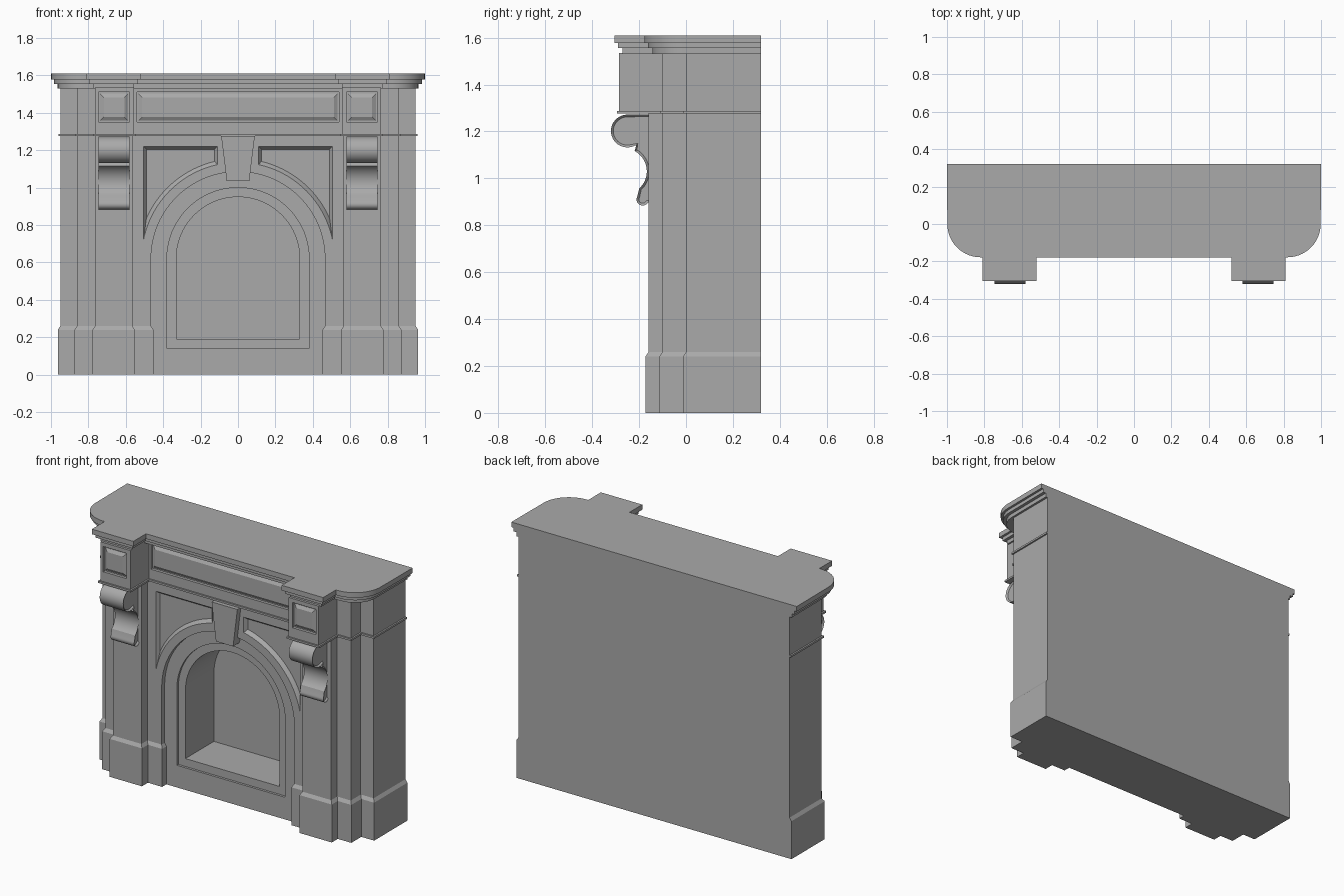
import bpy, bmesh
from math import sin, cos, pi, sqrt, radians

if "Cube" in bpy.data.objects:
    bpy.data.objects.remove(bpy.data.objects["Cube"])

stone = bpy.data.materials.new("grey_stone")
stone.use_nodes = True
GREY = (0.4, 0.4, 0.4, 1)
stone.diffuse_color = GREY
stone.node_tree.nodes["Principled BSDF"].inputs["Base Color"].default_value = GREY

BACK, SPRING = 0.32, 0.62
AXES = {"x": lambda a, b, l: (l, a, b),
        "y": lambda a, b, l: (a, l, b),
        "z": lambda a, b, l: (a, b, l)}


def loft(name, axis, sections, rim=0):
    """Join matching outlines, given as (outline, level), into a closed solid."""
    bm = bmesh.new()
    rings = [[bm.verts.new(AXES[axis](a, b, lv)) for a, b in pts] for pts, lv in sections]
    for low, high in zip(rings, rings[1:]):
        for i in range(len(low)):
            j = (i + 1) % len(low)
            bm.faces.new((low[i], low[j], high[j], high[i]))
    caps = [bm.faces.new(rings[0]), bm.faces.new(rings[-1])]
    bmesh.ops.recalc_face_normals(bm, faces=bm.faces)
    if rim:
        bmesh.ops.inset_individual(bm, faces=caps, thickness=rim, depth=-rim)
    mesh = bpy.data.meshes.new(name)
    bm.to_mesh(mesh)
    bm.free()
    mesh.materials.append(stone)
    obj = bpy.data.objects.new(name, mesh)
    bpy.context.collection.objects.link(obj)
    return obj


def activate(obj):
    bpy.ops.object.select_all(action="DESELECT")
    obj.select_set(True)
    bpy.context.view_layer.objects.active = obj


def carve(obj, cutter):
    mod = obj.modifiers.new("carve", "BOOLEAN")
    mod.operation, mod.solver, mod.object = "DIFFERENCE", "EXACT", cutter
    activate(obj)
    bpy.ops.object.modifier_apply(modifier=mod.name)
    bpy.data.objects.remove(cutter)


def arc(cx, cy, r, start, end, n):
    return [(cx + r * cos(radians(start + (end - start) * i / n)),
             cy + r * sin(radians(start + (end - start) * i / n))) for i in range(n + 1)]


def mirrored(half):
    return half + [(-x, y) for x, y in reversed(half)]


def plan(grow, inner, outer, front):
    """Stepped floor plan with a projecting pier on each side."""
    g = grow
    return mirrored([(0.95 + g, BACK), (0.95 + g, -g), (0.86 + g, -g), (0.86 + g, -0.1 - g),
                     (outer + g, -0.1 - g), (outer + g, front - g),
                     (inner - g, front - g), (inner - g, -0.1 - g)])


def shelf_plan(d):
    return mirrored([(1 - d, BACK)] + arc(0.82, 0, 0.178 - d, 0, -90, 14)
                    + [(0.81 - d, d - 0.178), (0.81 - d, d - 0.305),
                       (0.52 + d, d - 0.305), (0.52 + d, d - 0.178)])


def arch(r, foot):
    return [(r, foot)] + arc(0, SPRING, r, 0, 180, 40) + [(-r, foot)]


def rect(x0, x1, z0, z1, d=0):
    return [(x0 + d, z0 + d), (x1 - d, z0 + d), (x1 - d, z1 - d), (x0 + d, z1 - d)]


def spandrel(side, x0, x1, r, top, n=20):
    curve = [x0 + (x1 - x0) * sin(pi / 2 * i / n) for i in range(n + 1)]
    pts = [(x0, top)] + [(x, SPRING + sqrt(r * r - x * x)) for x in curve] + [(x1, top)]
    return [(side * x, z) for x, z in pts]


# Wall with piers and plinth
pier = (0.565, 0.765, -0.16)
wall = loft("wall_and_piers", "z", [(plan(0.013, *pier), 0), (plan(0.013, *pier), 0.24),
                                    (plan(0, *pier), 0.26), (plan(0, *pier), 1.28)])

# Arched recess, fire surround and firebox
niche = mirrored([(0.453, -0.1), (0.453, 0.24), (0.465, 0.26)]
                 + arc(0, SPRING, 0.465, 0, 89, 20))
carve(wall, loft("niche_cutter", "y", [(niche, -0.3), (niche, -0.07)]))
for r, foot, depth in ((0.38, 0.14, -0.055), (0.33, 0.19, 0.23)):
    carve(wall, loft("arch_cutter", "y", [(arch(r, foot), -0.3), (arch(r, foot), depth)]))

# Sunken spandrel panels
for side in (-1, 1):
    edge = spandrel(side, 0.11, 0.505, 0.515, 1.22)
    floor = spandrel(side, 0.125, 0.49, 0.535, 1.205)
    carve(wall, loft("spandrel_cutter", "y", [(edge, -0.13), (edge, -0.1), (floor, -0.08)]))

# Keystone
key = [(-0.06, 1.035), (0.06, 1.035), (0.09, 1.277), (-0.09, 1.277)]
loft("keystone", "y", [(key, -0.135), (key, -0.05)])

# Frieze with projecting blocks, and the thin band below it
block = (0.555, 0.765, -0.285)
frieze = loft("frieze", "z", [(plan(0, *block), 1.28), (plan(0, *block), 1.535)])
loft("frieze_band", "z", [(plan(0.01, *block), 1.276), (plan(0.01, *block), 1.288)])

# Raised fields set in sunken frieze panels
for name, x0, x1, face in (("centre_panel", -0.54, 0.54, -0.1),
                           ("right_panel", -0.745, -0.58, -0.285),
                           ("left_panel", 0.58, 0.745, -0.285)):
    hole = rect(x0, x1, 1.35, 1.51)
    carve(frieze, loft("panel_cutter", "y", [(hole, face - 0.05), (hole, face + 0.018)]))
    loft(name, "y", [(rect(x0, x1, 1.35, 1.51, 0.008), face + 0.02),
                     (rect(x0, x1, 1.35, 1.51, 0.008), face + 0.012),
                     (rect(x0, x1, 1.35, 1.51, 0.028), face)])

# Mantel shelf in three tiers
for name, d, z0, z1 in (("shelf_lower", 0.035, 1.53, 1.555), ("shelf_middle", 0.015, 1.555, 1.578),
                        ("shelf_top", 0, 1.578, 1.61)):
    loft(name, "z", [(shelf_plan(d), z0), (shelf_plan(d), z1)])

# Scrolled corbels
scroll = ([(-0.13, 1.272)] + arc(-0.25, 1.202, 0.07, 90, 285, 20)
          + [(-0.212, 1.142)] + arc(-0.265, 1.03, 0.098, 62, -48, 16)
          + arc(-0.185, 0.91, 0.026, 150, 330, 10) + [(-0.13, 0.9)])
for name, x in (("right_corbel", -0.745), ("left_corbel", 0.58)):
    loft(name, "x", [(scroll, x), (scroll, x + 0.165)], rim=0.01)

# Smooth curves, keep edges crisp
for obj in bpy.context.collection.objects:
    if obj.type == "MESH" and stone.name in obj.data.materials:
        activate(obj)
        bpy.ops.object.shade_smooth_by_angle(angle=radians(30))
